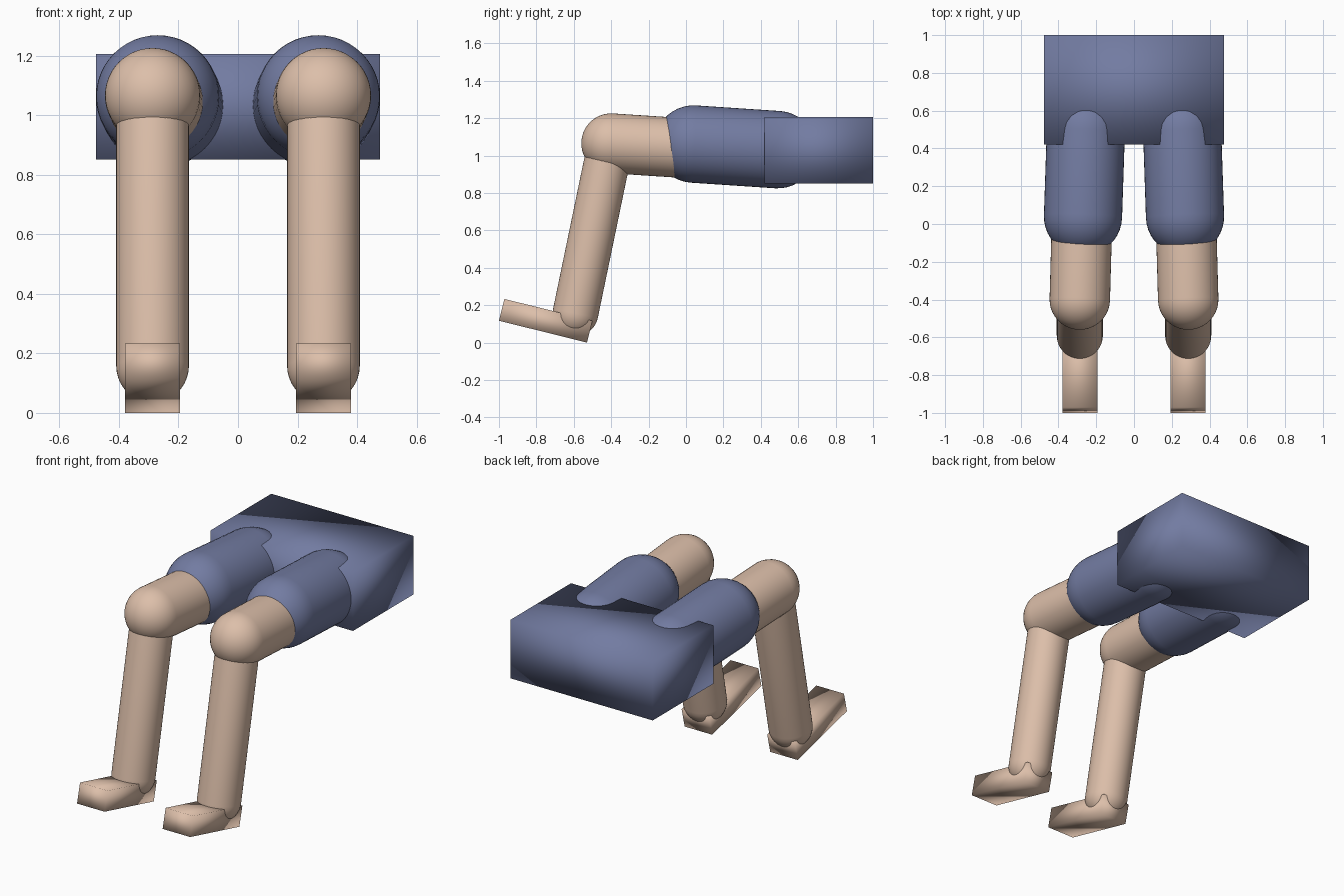
import bpy, bmesh, math
from mathutils import Vector, Matrix

if "Cube" in bpy.data.objects:
    bpy.data.objects.remove(bpy.data.objects["Cube"])


def material(name, rgb):
    m = bpy.data.materials.new(name)
    m.diffuse_color = (*rgb, 1)
    m.use_nodes = True
    m.node_tree.nodes["Principled BSDF"].inputs["Base Color"].default_value = m.diffuse_color
    return m


CLOTH = material("cloth", (0.17, 0.20, 0.36))
SKIN = material("skin", (0.72, 0.52, 0.40))


def finish(bm, name, mat):
    bmesh.ops.recalc_face_normals(bm, faces=bm.faces)
    for f in bm.faces:
        f.smooth = True
    me = bpy.data.meshes.new(name)
    bm.to_mesh(me)
    bm.free()
    me.materials.append(mat)
    ob = bpy.data.objects.new(name, me)
    bpy.context.collection.objects.link(ob)
    return ob


def capsule(name, a, b, r, mat, rings=10, sides=48):
    """Round-ended limb between two joint centres, spun from a half profile."""
    a, b = Vector(a), Vector(b)
    length = (b - a).length
    angles = [i * math.pi / 2 / rings for i in range(rings + 1)]
    pts = [(r * math.sin(t), -r * math.cos(t)) for t in angles]
    pts += [(x, length - z) for x, z in reversed(pts)]
    bm = bmesh.new()
    vs = [bm.verts.new((x, 0, z)) for x, z in pts]
    es = [bm.edges.new(p) for p in zip(vs, vs[1:])]
    bmesh.ops.spin(bm, geom=vs + es, cent=(0, 0, 0), axis=(0, 0, 1),
                   angle=2 * math.pi, steps=sides)
    bmesh.ops.remove_doubles(bm, verts=bm.verts, dist=1e-5)
    ob = finish(bm, name, mat)
    ob.location = a
    ob.rotation_euler = (b - a).to_track_quat('Z', 'Y').to_euler()
    return ob


def box(name, centre, size, mat, tilt=0):
    bm = bmesh.new()
    bmesh.ops.create_cube(bm, size=1, matrix=Matrix.Diagonal((*size, 1)))
    ob = finish(bm, name, mat)
    ob.location = centre
    ob.rotation_euler.x = tilt
    return ob


# Hip block
box("pelvis", (0, 0.71, 1.028), (0.954, 0.58, 0.355), CLOTH)

# Both legs
for side, s in (("right", -1), ("left", 1)):
    capsule(f"{side}_shorts_leg", (s * 0.255, 0.49, 1.032), (s * 0.27, 0.04, 1.062), 0.207, CLOTH)
    capsule(f"{side}_thigh", (s * 0.264, 0.42, 1.012), (s * 0.287, -0.40, 1.066), 0.16, SKIN)
    capsule(f"{side}_shin", (s * 0.287, -0.404, 1.06), (s * 0.287, -0.591, 0.157), 0.122, SKIN)
    box(f"{side}_foot", (s * 0.287, -0.75, 0.117), (0.185, 0.485, 0.12), SKIN, math.radians(-14))
